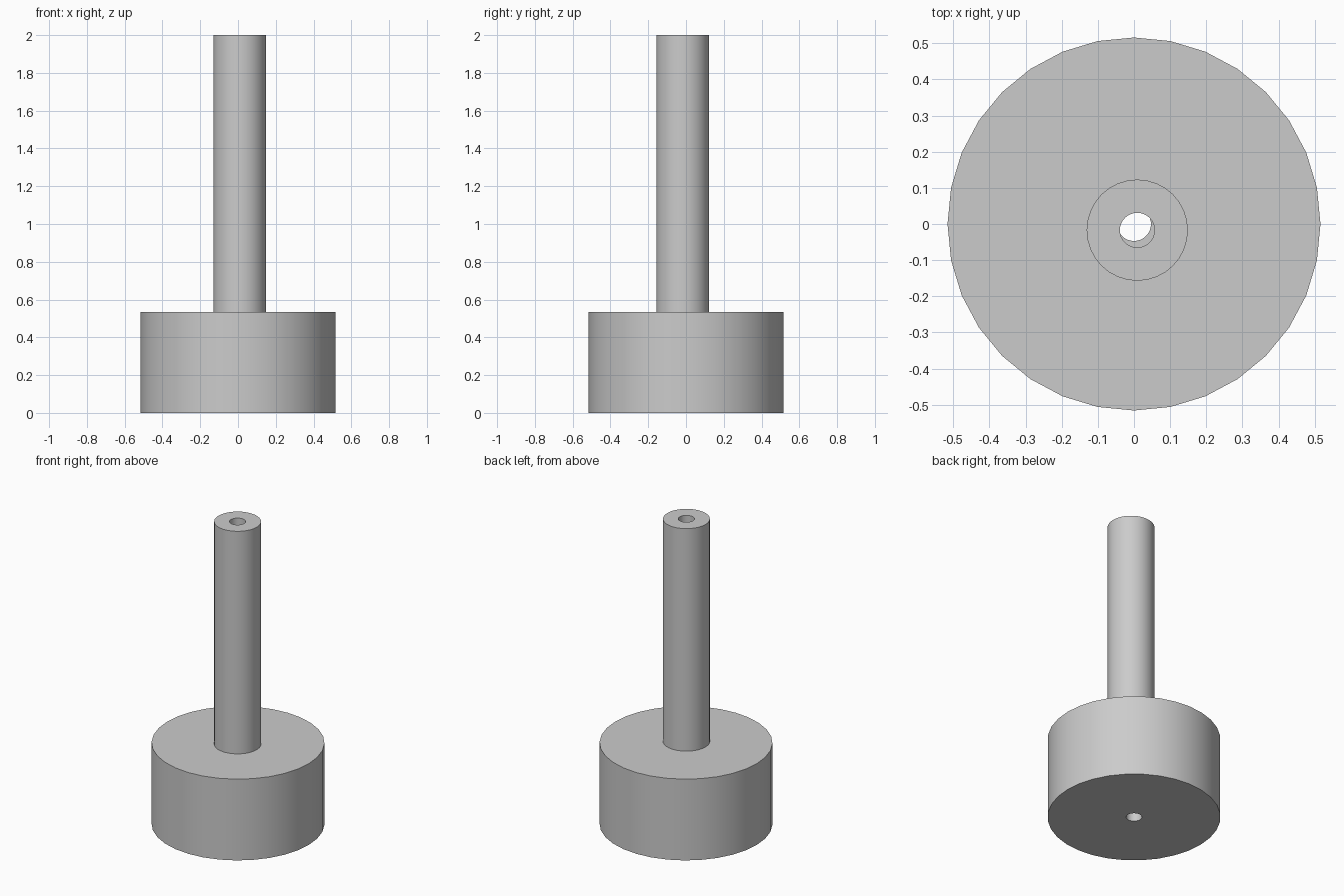
import bpy, bmesh
from math import cos, sin, tau

cube = bpy.data.objects.get("Cube")
if cube:
    bpy.data.objects.remove(cube, do_unlink=True)

grey = bpy.data.materials.new("plain grey")
grey.use_nodes = True
colour = (0.6, 0.6, 0.6, 1)
grey.diffuse_color = colour
grey.node_tree.nodes["Principled BSDF"].inputs["Base Color"].default_value = colour


def tube(name, centre, outer, bore, bottom, top, sides=32):
    """Upright cylinder with a round hole right through it."""
    bm = bmesh.new()
    profile = [(outer, bottom), (outer, top), (bore, top), (bore, bottom)]
    rings = []
    for radius, z in profile:
        rings.append([bm.verts.new((radius * cos(tau * i / sides),
                                    radius * sin(tau * i / sides), z))
                      for i in range(sides)])
    for a, b in zip(rings, rings[1:] + rings[:1]):
        for i in range(sides):
            j = (i + 1) % sides
            bm.faces.new((a[i], a[j], b[j], b[i]))
    bmesh.ops.recalc_face_normals(bm, faces=bm.faces)
    mesh = bpy.data.meshes.new(name)
    bm.to_mesh(mesh)
    bm.free()
    mesh.materials.append(grey)
    obj = bpy.data.objects.new(name, mesh)
    obj.location = (*centre, 0)
    bpy.context.collection.objects.link(obj)
    bpy.ops.object.select_all(action='DESELECT')
    obj.select_set(True)
    bpy.context.view_layer.objects.active = obj
    bpy.ops.object.shade_smooth_by_angle()
    return obj


# Wide base with a central bore
tube("base", (0, 0), 0.516, 0.047, 0, 0.535)

# Slim shaft, slightly off centre, with its own bore
tube("shaft", (0.009, -0.017), 0.14, 0.048, 0.535, 2)
